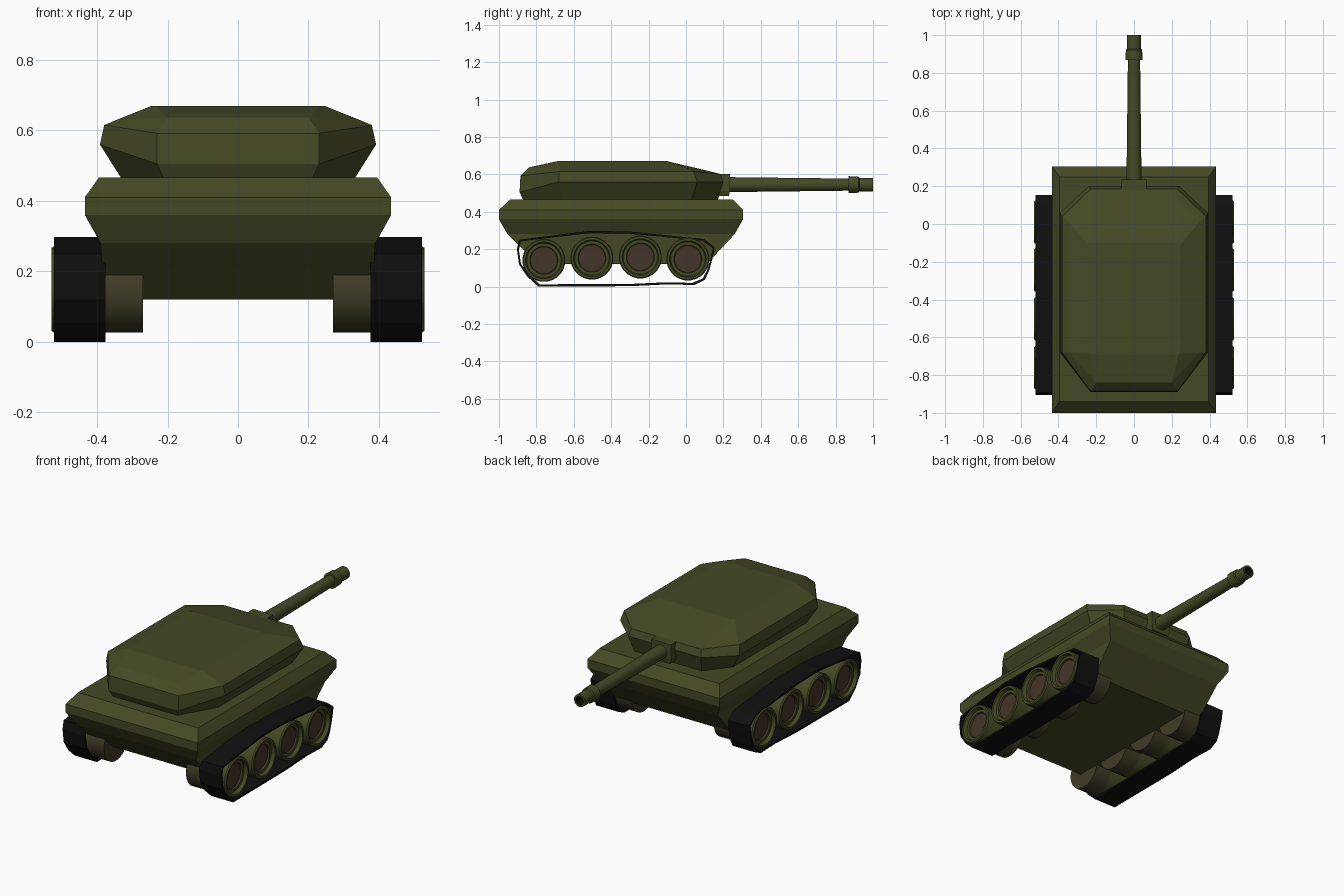
import bpy, bmesh, math

if "Cube" in bpy.data.objects:
    bpy.data.objects.remove(bpy.data.objects["Cube"])


def material(name, rgb):
    m = bpy.data.materials.new(name)
    m.diffuse_color = (*rgb, 1)
    m.use_nodes = True
    m.node_tree.nodes["Principled BSDF"].inputs["Base Color"].default_value = m.diffuse_color
    return m


OLIVE = material("olive green", (0.060, 0.068, 0.018))
BLACK = material("track black", (0.005, 0.005, 0.005))
BROWN = material("hub brown", (0.055, 0.036, 0.020))
DRAB = material("brown olive", (0.050, 0.044, 0.019))


def loft(name, loops, mats, caps=True, ring=False, smooth=False, rule=None):
    """Skin a list of equal-length vertex loops."""
    bm = bmesh.new()
    rows = [[bm.verts.new(p) for p in loop] for loop in loops]
    n = len(rows[0])
    pairs = list(zip(rows, rows[1:])) + ([(rows[-1], rows[0])] if ring else [])
    for a, b in pairs:
        for i in range(n):
            j = (i + 1) % n
            bm.faces.new((a[i], a[j], b[j], b[i]))
    if caps:
        bm.faces.new(rows[0])
        bm.faces.new(rows[-1])
    bmesh.ops.recalc_face_normals(bm, faces=bm.faces)
    if rule:
        for f in bm.faces:
            f.material_index = rule(f)
    me = bpy.data.meshes.new(name)
    bm.to_mesh(me)
    bm.free()
    for m in mats:
        me.materials.append(m)
    ob = bpy.data.objects.new(name, me)
    bpy.context.collection.objects.link(ob)
    if smooth:
        bpy.ops.object.select_all(action='DESELECT')
        ob.select_set(True)
        bpy.context.view_layer.objects.active = ob
        bpy.ops.object.shade_smooth_by_angle(angle=math.radians(35))
    return ob


def rect(z, hx, y0, y1):
    return [(-hx, y0, z), (hx, y0, z), (hx, y1, z), (-hx, y1, z)]


def octagon(hx, z, front, back, y_front, y_back):
    """Eight-sided outline; front and back are (half width, y, z) of the end edges."""
    fx, fy, fz = front
    bx, by, bz = back
    return [(-bx, by, bz), (bx, by, bz), (hx, y_back, z), (hx, y_front, z),
            (fx, fy, fz), (-fx, fy, fz), (-hx, y_front, z), (-hx, y_back, z)]


def circle(axis, along, r, centre, n):
    """Circle around the x or y axis; centre gives the other two coordinates."""
    pts = []
    for i in range(n):
        t = 2 * math.pi * (i + 0.5) / n
        a, b = centre[0] + r * math.cos(t), centre[1] + r * math.sin(t)
        pts.append((along, a, b) if axis == 'x' else (a, along, b))
    return pts


# Hull: stacked rectangles
loft("hull", [rect(0.12, 0.38, -0.79, 0.11), rect(0.28, 0.39, -0.955, 0.26),
              rect(0.36, 0.435, -1.0, 0.305), rect(0.41, 0.435, -1.0, 0.305),
              rect(0.466, 0.395, -0.94, 0.25)], [OLIVE])

# Turret: faceted octagonal shell
loft("turret", [
    octagon(0.33, 0.462, (0.22, 0.17, 0.462), (0.21, -0.87, 0.462), 0.03, -0.66),
    octagon(0.392, 0.56, (0.24, 0.20, 0.56), (0.23, -0.89, 0.505), 0.06, -0.68),
    octagon(0.38, 0.615, (0.23, 0.185, 0.602), (0.23, -0.885, 0.592), 0.04, -0.68),
    octagon(0.345, 0.63, (0.23, 0.12, 0.618), (0.20, -0.84, 0.637), 0.01, -0.68),
    octagon(0.245, 0.67, (0.235, -0.10, 0.67), (0.235, -0.69, 0.67), -0.11, -0.68),
], [OLIVE])

# Gun mount and gun barrel with hollow muzzle
loft("gun_mount", [rect(0.485, 0.055, 0.10, 0.23), rect(0.51, 0.065, 0.10, 0.235),
                   rect(0.603, 0.065, 0.10, 0.235)], [OLIVE])
barrel = [(0.20, 0.041), (0.868, 0.033), (0.868, 0.046), (0.922, 0.044),
          (0.927, 0.037), (1.0, 0.037), (1.0, 0.025), (0.95, 0.025)]
loft("gun_barrel", [circle('y', y, r, (0, 0.545), 16) for y, r in barrel],
     [OLIVE, BLACK], smooth=True,
     rule=lambda f: int(f.calc_center_median().y > 0.94
                        and max(math.hypot(v.co.x, v.co.z - 0.545) for v in f.verts) < 0.03))

# Tracks: thin closed bands, and road wheels on each side
path = [(-0.904, 0.20), (-0.893, 0.25), (-0.70, 0.275), (-0.51, 0.298), (-0.30, 0.294),
        (-0.11, 0.275), (0.096, 0.254), (0.153, 0.21), (0.144, 0.158), (0.123, 0.083),
        (0.10, 0.035), (0.043, 0.008), (-0.096, 0.012), (-0.30, 0.002), (-0.79, 0.0),
        (-0.85, 0.055), (-0.893, 0.12)]
inner = [(-0.375 + (y + 0.375) * 0.98, 0.15 + (z - 0.15) * 0.92) for y, z in path]
wheel = [(0.27, 0.115), (0.375, 0.115), (0.522, 0.115), (0.529, 0.110), (0.529, 0.098),
         (0.508, 0.092), (0.508, 0.076), (0.498, 0.072)]
centres = [(-0.76, 0.14), (-0.503, 0.152), (-0.244, 0.158), (0.01, 0.147)]

for s, side in ((-1, "left"), (1, "right")):
    x0, x1 = s * 0.376, s * 0.522
    loft(side + "_track", [[(x, y, z) for y, z in p] for x, p in
                           ((x0, path), (x1, path), (x1, inner), (x0, inner))],
         [BLACK], caps=False, ring=True)
    for k, c in enumerate(centres):
        def colour(f):
            x = abs(f.calc_center_median().x)
            if x < 0.375:
                return 2
            return 1 if 0.49 < x < 0.505 else 0
        loft(f"{side}_road_wheel_{k + 1}",
             [circle('x', s * x, r, c, 24) for x, r in wheel],
             [OLIVE, BROWN, DRAB], smooth=True, rule=colour)
